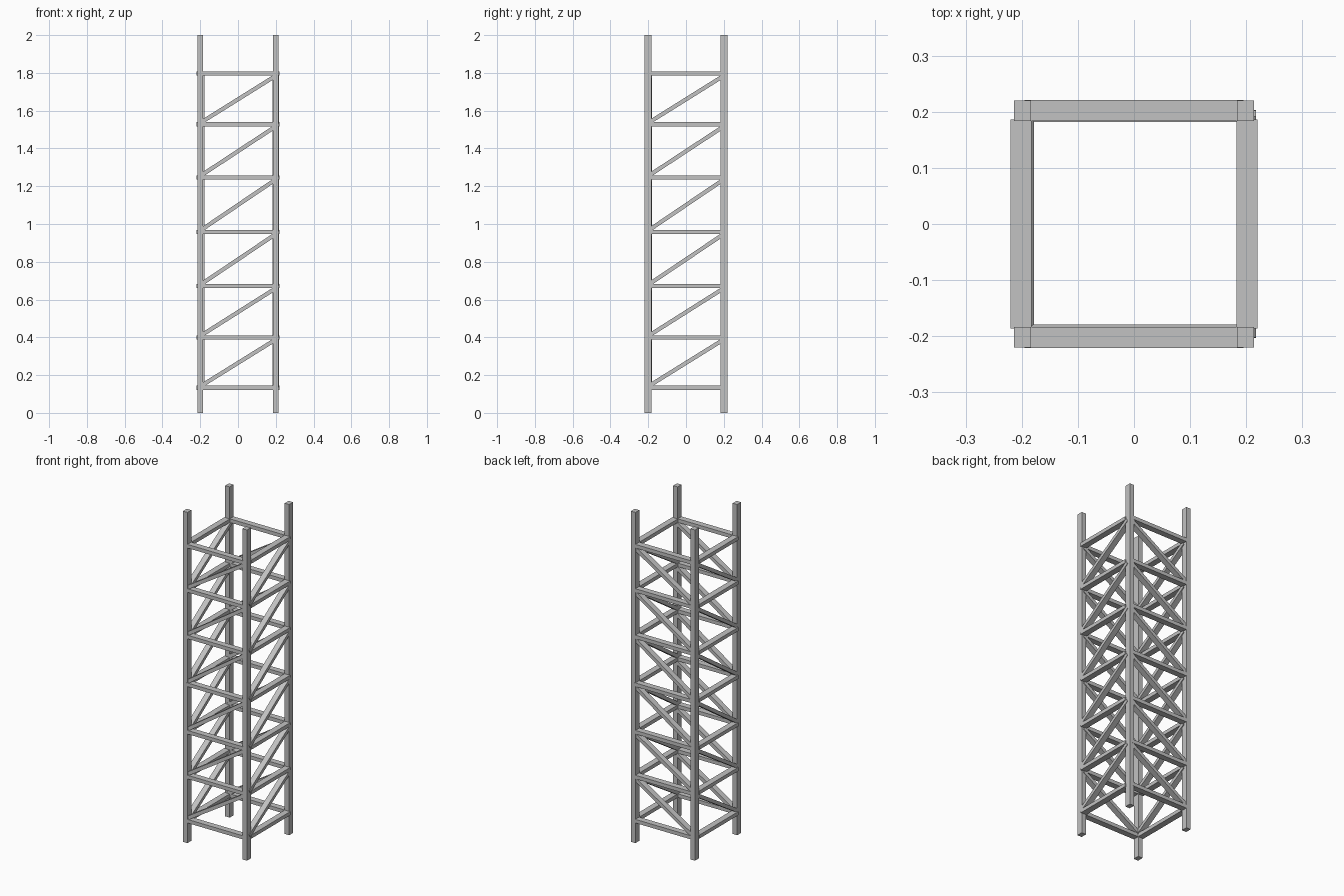
import bpy
import math

if "Cube" in bpy.data.objects:
    bpy.data.objects.remove(bpy.data.objects["Cube"])

steel = bpy.data.materials.new("light_grey_steel")
steel.diffuse_color = (0.54, 0.54, 0.54, 1)
steel.use_nodes = True
steel.node_tree.nodes["Principled BSDF"].inputs["Base Color"].default_value = steel.diffuse_color

LEVELS = [0.133, 0.40, 0.671, 0.958, 1.247, 1.528, 1.796]
LEG_X, LEG_Y = 0.199, 0.202      # leg centres
INNER = 0.185                    # inner face of the legs


def bar(name, centre, size, rotation=(0, 0, 0)):
    """Square-cut bar with baked size."""
    bpy.ops.mesh.primitive_cube_add(size=1, location=centre, rotation=rotation)
    ob = bpy.context.object
    ob.name = name
    ob.scale = size
    bpy.ops.object.transform_apply(location=False, rotation=False, scale=True)
    ob.data.materials.append(steel)
    return ob


# Four corner legs
for sx in (-1, 1):
    for sy in (-1, 1):
        bar("corner_leg", (sx * LEG_X, sy * LEG_Y, 1), (0.030, 0.037, 2))

# Horizontal rails, a ring at each level
for z in LEVELS:
    for s in (-1, 1):
        bar("cross_rail", (0, s * 0.2025, z), (2 * INNER + 0.02, 0.037, 0.022))
        bar("side_rail", (s * 0.2015, 0, z), (0.037, 2 * INNER + 0.002, 0.022))

# Diagonal braces, rising towards +x on front and back and +y on the sides
for z0, z1 in zip(LEVELS, LEVELS[1:]):
    low, high = z0 + 0.009, z1 - 0.013
    run, rise = 0.394, high - low
    length, angle = math.hypot(run, rise), math.atan2(rise, run)
    mid = (low + high) / 2
    for y in (-0.197, 0.199):
        bar("cross_brace", (0, y, mid), (length, 0.035, 0.021), (0, -angle, 0))
    for x in (-0.195, 0.200):
        bar("side_brace", (x, 0, mid), (0.034, length, 0.021), (angle, 0, 0))
